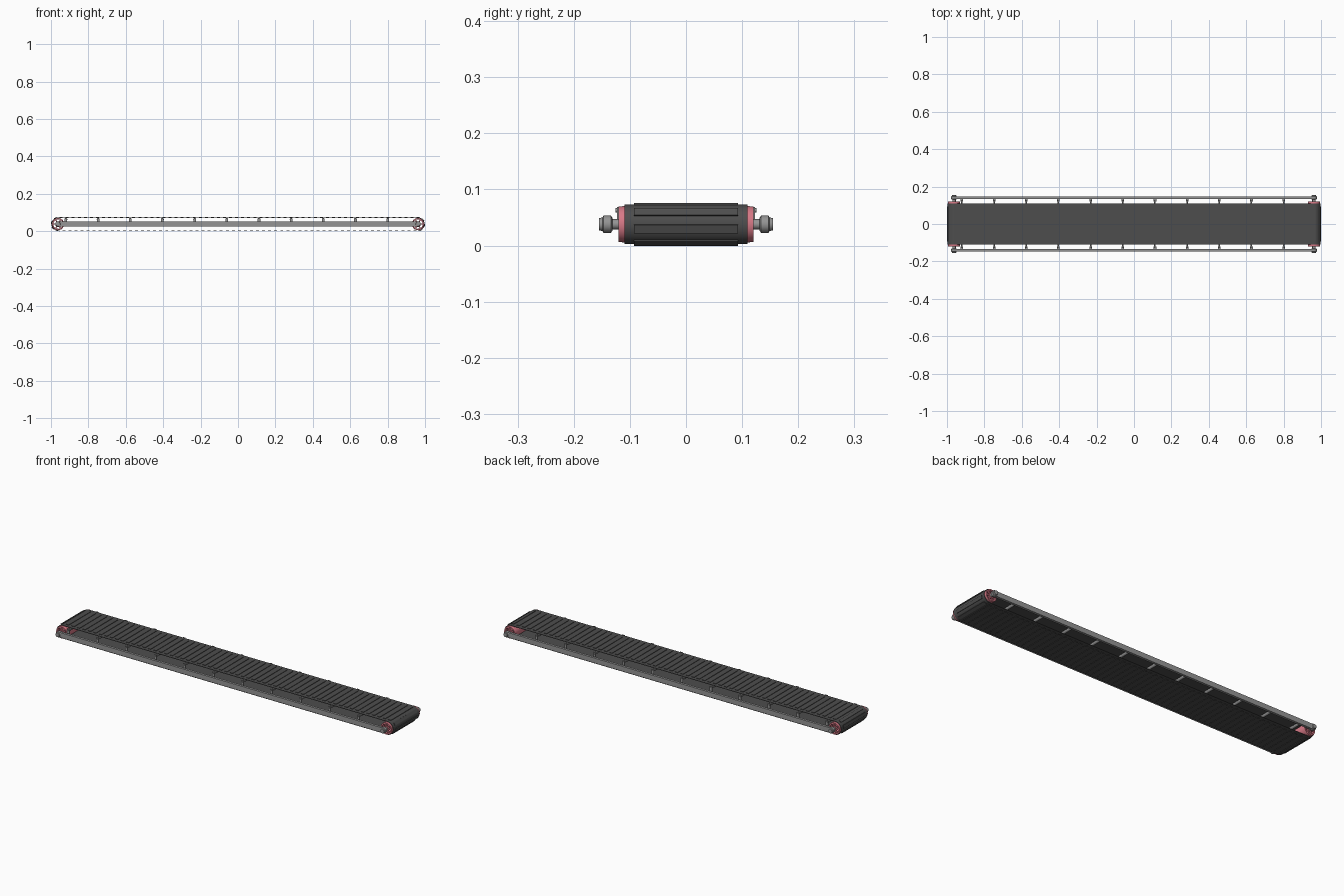
import bpy, bmesh, math
from mathutils import Vector, Matrix

if "Cube" in bpy.data.objects:
    bpy.data.objects.remove(bpy.data.objects["Cube"])

CX, CZ = 0.962, 0.038        # pulley centres
BELT_Y, CLEAT_Y = 0.11, 0.093


def material(name, c):
    m = bpy.data.materials.new(name)
    m.diffuse_color = (*c, 1)
    m.use_nodes = True
    m.node_tree.nodes["Principled BSDF"].inputs["Base Color"].default_value = m.diffuse_color
    return m


RUBBER = material("dark rubber", (0.075, 0.075, 0.075))
STEEL = material("grey steel", (0.3, 0.3, 0.3))
RED = material("pink red", (0.68, 0.19, 0.24))


def finish(bm, name, mat, smooth=True):
    bmesh.ops.recalc_face_normals(bm, faces=bm.faces)
    me = bpy.data.meshes.new(name)
    bm.to_mesh(me)
    bm.free()
    me.materials.append(mat)
    ob = bpy.data.objects.new(name, me)
    bpy.context.collection.objects.link(ob)
    if smooth:
        bpy.context.view_layer.objects.active = ob
        ob.select_set(True)
        bpy.ops.object.shade_smooth_by_angle(angle=math.radians(35))
        ob.select_set(False)
    return ob


def box(bm, center, size, rot=0.0):
    m = Matrix.Translation(center) @ Matrix.Rotation(rot, 4, 'Y') @ Matrix.Diagonal((*size, 1))
    bmesh.ops.create_cube(bm, size=1, matrix=m)


def lathe(bm, x, z, profile, n=32, closed=False):
    """Revolve (radius, y) points around a y-parallel axis."""
    rings = [[bm.verts.new((x + r * math.cos(2 * math.pi * i / n), y,
                            z + r * math.sin(2 * math.pi * i / n))) for i in range(n)]
             for r, y in profile]
    pairs = list(zip(rings, rings[1:])) + ([(rings[-1], rings[0])] if closed else [])
    for a, b in pairs:
        for i in range(n):
            j = (i + 1) % n
            bm.faces.new((a[i], a[j], b[j], b[i]))
    if not closed:
        bm.faces.new(rings[0])
        bm.faces.new(rings[-1])


def stadium(r, n=20):
    pts = []
    for sx, a0 in ((1, -90), (-1, 90)):
        for i in range(n + 1):
            a = math.radians(a0 + 180 * i / n)
            pts.append((sx * CX + r * math.cos(a), CZ + r * math.sin(a)))
    return pts


# belt loop
bm = bmesh.new()
loops = [[bm.verts.new((x, y, z)) for x, z in stadium(r)]
         for r, y in ((0.0355, -BELT_Y), (0.0355, BELT_Y), (0.033, BELT_Y), (0.033, -BELT_Y))]
for k in range(4):
    a, b = loops[k], loops[(k + 1) % 4]
    for i in range(len(a)):
        j = (i + 1) % len(a)
        bm.faces.new((a[i], a[j], b[j], b[i]))
finish(bm, "belt", RUBBER)

# cross cleats around the belt
R = 0.0365
straight, arc = 2 * CX, math.pi * R
total = 2 * (straight + arc)
count = 126
bm = bmesh.new()
for k in range(count):
    s = (k + 0.5) * total / count
    side = 1
    if s > total / 2:
        s, side = s - total / 2, -1
    if s < straight:
        x, z, ang = -CX + s, R, 0
    else:
        ang = (s - straight) / R
        x, z = CX + R * math.sin(ang), R * math.cos(ang)
    box(bm, (side * x, 0, CZ + side * z), (0.016, 2 * CLEAT_Y, 0.003), ang)
finish(bm, "belt_cleats", RUBBER, False)

for sx, end in ((-1, "left"), (1, "right")):
    x = sx * CX
    # spoked pulley: rims, hubs and spokes on both sides
    bm = bmesh.new()
    lathe(bm, x, CZ, [(0.0325, -0.109), (0.0315, -0.12), (0.025, -0.12),
                      (0.025, 0.12), (0.0315, 0.12), (0.0325, 0.109)], 40, True)
    for sy in (-1, 1):
        lathe(bm, x, CZ, [(0.013, sy * 0.108), (0.013, sy * 0.12)])
        for i in range(6):
            a = i * math.pi / 3
            box(bm, (x + 0.019 * math.cos(a), sy * 0.114, CZ - 0.019 * math.sin(a)),
                (0.015, 0.009, 0.006), a)
    finish(bm, end + "_pulley", RED)
    # axle
    bm = bmesh.new()
    lathe(bm, x, CZ, [(0.009, -0.136), (0.009, 0.136)])
    finish(bm, end + "_axle", STEEL)
    # bearing caps
    bm = bmesh.new()
    for s in (-1, 1):
        lathe(bm, x, CZ, [(0.011, s * 0.131), (0.0155, s * 0.134), (0.0155, s * 0.147),
                          (0.012, s * 0.149), (0.011, s * 0.155)])
    finish(bm, end + "_bearing_caps", STEEL)

# side rails
for sy, side in ((-1, "front"), (1, "back")):
    bm = bmesh.new()
    box(bm, (0, sy * 0.1405, CZ), (2 * CX, 0.013, 0.027))
    finish(bm, side + "_rail", STEEL, False)

# idler rollers with their brackets
for k in range(11):
    x = -0.92 + 0.172 * k
    bm = bmesh.new()
    lathe(bm, x, 0.063, [(0.004, -0.126), (0.004, -0.108), (0.0075, -0.108),
                         (0.0075, 0.108), (0.004, 0.108), (0.004, 0.126)], 16)
    finish(bm, "idler_roller_%d" % (k + 1), STEEL)
    bm = bmesh.new()
    for s in (-1, 1):
        box(bm, (x, s * 0.121, 0.0525), (0.014, 0.004, 0.033))
        box(bm, (x, s * 0.128, 0.038), (0.014, 0.014, 0.004))
    finish(bm, "idler_brackets_%d" % (k + 1), STEEL, False)
